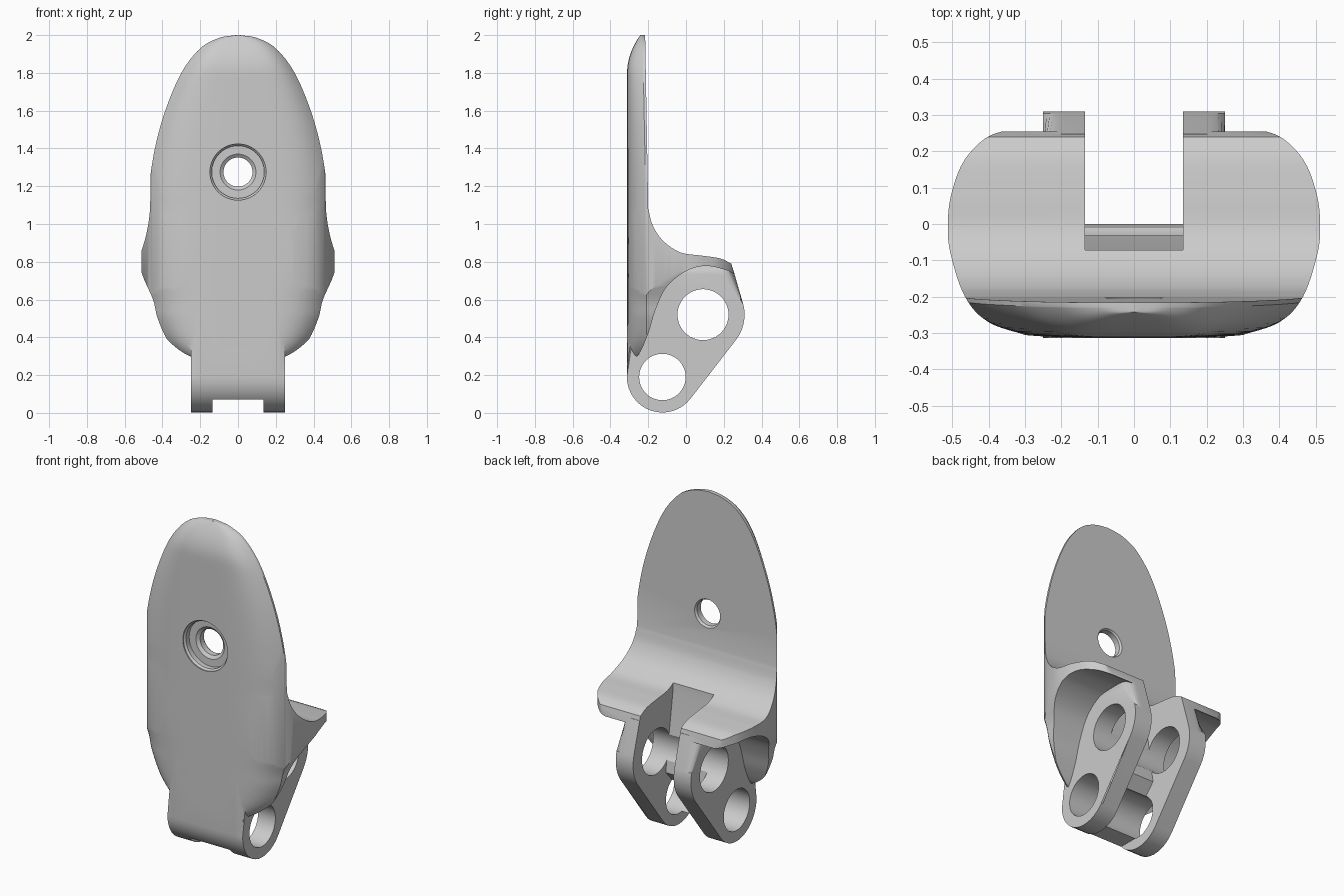
import bpy, bmesh, math
from mathutils import Vector

default_cube = bpy.data.objects.get("Cube")
if default_cube:
    bpy.data.objects.remove(default_cube)


def spline(points, steps=6):
    """Smooth path through a few two-dimensional points."""
    pts = [Vector(p) for p in points]
    ends = [2 * pts[0] - pts[1]] + pts + [2 * pts[-1] - pts[-2]]
    path = []
    for a, b, c, d in zip(ends, ends[1:], ends[2:], ends[3:]):
        for i in range(steps):
            t = i / steps
            path.append(0.5 * (2 * b + (c - a) * t + (2 * a - 5 * b + 4 * c - d) * t ** 2
                               + (3 * b - a - 3 * c + d) * t ** 3))
    return [tuple(p) for p in path + [pts[-1]]]


def arc(cx, cy, radius, start, end, steps=16):
    angles = [math.radians(start + (end - start) * i / steps) for i in range(steps + 1)]
    return [(cx + radius * math.cos(a), cy + radius * math.sin(a)) for a in angles]


def loft(name, rings, bevel=0):
    """Skin closed rings, cap both ends, and optionally round the cap edges."""
    bm = bmesh.new()
    loops = [[bm.verts.new(co) for co in ring] for ring in rings]
    count = len(loops[0])
    for lower, upper in zip(loops, loops[1:]):
        for i in range(count):
            j = (i + 1) % count
            bm.faces.new((lower[i], lower[j], upper[j], upper[i]))
    caps = [bm.faces.new(loops[0]), bm.faces.new(loops[-1])]
    if bevel:
        edges = [e for cap in caps for e in cap.edges]
        bmesh.ops.bevel(bm, geom=edges, offset=bevel, segments=6, profile=0.5,
                        affect='EDGES', clamp_overlap=True)
    bmesh.ops.recalc_face_normals(bm, faces=bm.faces)
    mesh = bpy.data.meshes.new(name)
    bm.to_mesh(mesh)
    bm.free()
    obj = bpy.data.objects.new(name, mesh)
    bpy.context.collection.objects.link(obj)
    return obj


def side_prism(name, profile, half, bevel=0):
    return loft(name, [[(x, y, z) for y, z in profile] for x in (-half, half)], bevel)


def combine(target, tool, operation):
    mod = target.modifiers.new("combine", 'BOOLEAN')
    mod.operation, mod.solver, mod.object = operation, 'EXACT', tool
    bpy.context.view_layer.objects.active = target
    bpy.ops.object.modifier_apply(modifier=mod.name)
    bpy.data.objects.remove(tool)


# Domed front block following the oval outline
outline = spline([(0.01, 2), (0.1, 1.985), (0.2, 1.93), (0.3, 1.8), (0.385, 1.6),
                  (0.44, 1.4), (0.47, 1.2), (0.475, 1.05), (0.512, 0.87),
                  (0.512, 0.75), (0.45, 0.6), (0.425, 0.5), (0.37, 0.38),
                  (0.29, 0.3), (0.19, 0.26)])
rings = []
for width, z in outline:
    front = -0.312 + 0.07 * max(0, (z - 1.8) / 0.2) ** 2
    edge = -0.21 - 0.02 * min(1, max(0, z - 1))
    ring = []
    for i in range(33):
        t = math.sin(math.pi * (i / 32 - 0.5))
        ring.append((width * t, front + (edge - front) * abs(t) ** 5, z))
    rings.append(ring + [(width, 0.5, z), (-width, 0.5, z)])
body = loft("bracket", rings)

# Side profile: thin back plate sweeping out into a shelf
shelf_top = spline([(-0.2, 1.08), (-0.175, 0.99), (-0.12, 0.91), (-0.03, 0.85),
                    (0.08, 0.833), (0.18, 0.818), (0.24, 0.79)])
shelf_under = spline([(0.255, 0.735), (0.2, 0.76), (0.1, 0.778), (0, 0.75),
                      (-0.1, 0.67), (-0.16, 0.55), (-0.2, 0.42), (-0.25, 0.31),
                      (-0.3, 0.275)])
profile = [(-0.5, 2.1), (-0.218, 2.1)] + shelf_top + shelf_under + [(-0.5, 0.27)]
combine(body, side_prism("side_shape", profile, 0.7), 'INTERSECT')

# Rounded shelf corners seen from above
corner = spline([(0.34, 0.262), (0.41, 0.235), (0.47, 0.17), (0.503, 0.08),
                 (0.512, 0), (0.505, -0.08), (0.465, -0.2), (0.4, -0.27),
                 (0.29, -0.308)])
plan = corner + [(0.2, -0.4)]
plan += [(-x, y) for x, y in reversed(plan)]
combine(body, loft("plan_shape", [[(x, y, z) for x, y in plan] for z in (0.1, 2.2)]),
        'INTERSECT')

# Lug block with rounded outer edges
lower, upper = (-0.125, 0.19), (0.09, 0.52)
lug = ([(-0.31, 0.6), (-0.2, 0.74), (0, 0.79), (0.2, 0.79), (0.248, 0.765)]
       + arc(*upper, 0.22, 14, -38) + arc(*lower, 0.188, -38, -180))
combine(body, side_prism("lug_block", lug, 0.25, 0.055), 'UNION')

# Slot that separates the two lugs
slot = [(-0.078, 1), (-0.07, 0.83), (0, 0.36), (-0.1, 0.25), (-0.1, 0.07),
        (-0.4, 0.07), (-0.4, -0.1), (0.5, -0.1), (0.5, 1)]
combine(body, side_prism("slot_cutter", slot, 0.135), 'DIFFERENCE')

# Pin holes through both lugs
for centre, radius in ((lower, 0.123), (upper, 0.135)):
    circle = arc(*centre, radius, 0, 360, 48)[:-1]
    combine(body, side_prism("pin_hole_cutter", circle, 0.27), 'DIFFERENCE')

# Stepped screw hole through the plate
steps = [(-0.4, 0.149), (-0.305, 0.149), (-0.295, 0.139), (-0.265, 0.139),
         (-0.264, 0.095), (-0.25, 0.077), (-0.215, 0.077), (-0.19, 0.095), (-0.1, 0.095)]
screw = [[(x, y, z) for x, z in arc(0, 1.275, r, 0, 360, 48)[:-1]] for y, r in steps]
combine(body, loft("screw_hole_cutter", screw), 'DIFFERENCE')

# Smooth surfaces with crisp edges
bpy.ops.object.select_all(action='DESELECT')
body.select_set(True)
bpy.context.view_layer.objects.active = body
bpy.ops.object.shade_smooth_by_angle(angle=math.radians(32))
